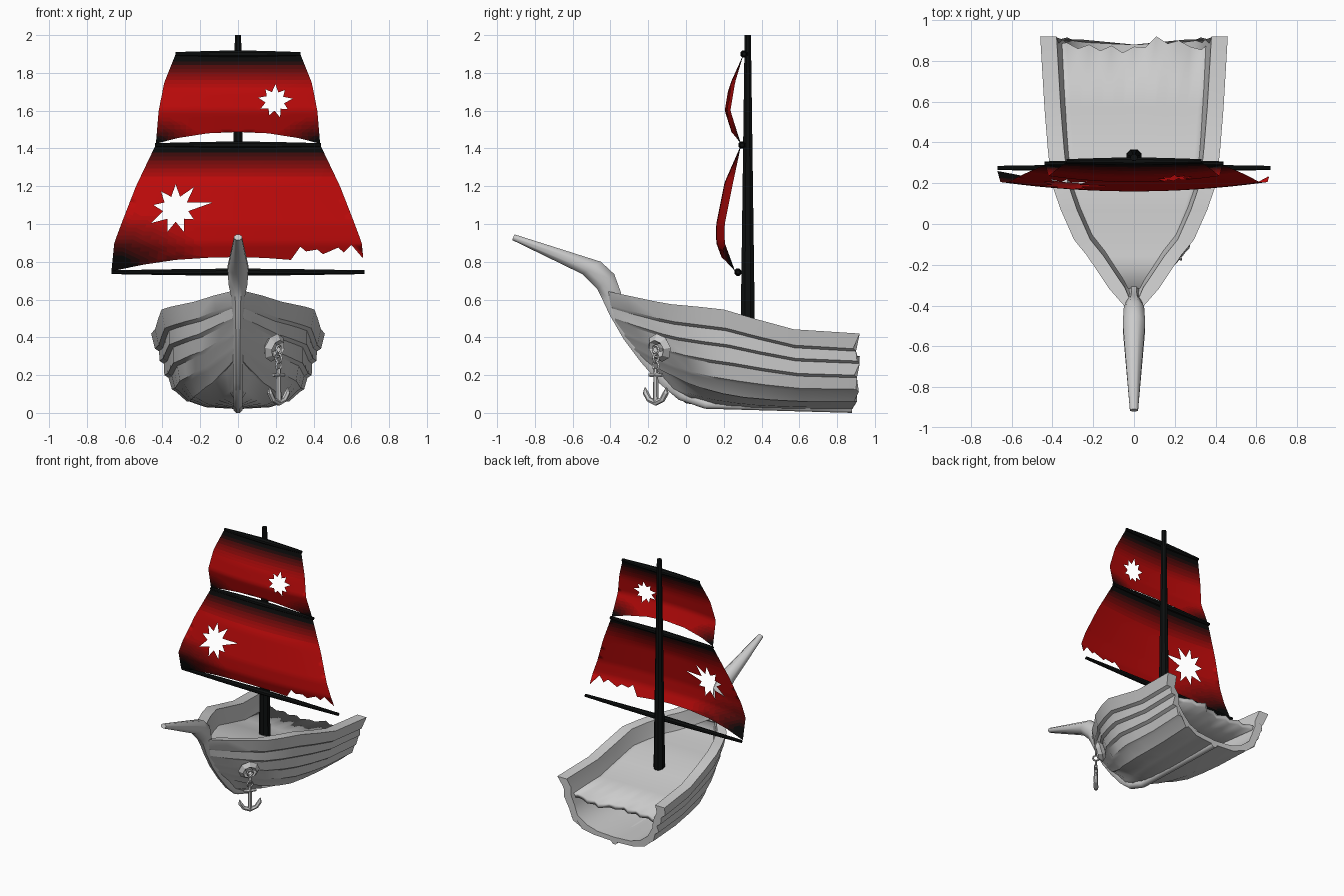
import bpy, bmesh, math
from mathutils import Vector, Matrix, geometry

if "Cube" in bpy.data.objects:
    bpy.data.objects.remove(bpy.data.objects["Cube"])


def lerp(a, b, t):
    return a + (b - a) * t


def interp(x, pts):
    """Piecewise linear lookup in (x, value) pairs sorted by x."""
    if x <= pts[0][0]:
        return pts[0][1]
    for (x0, a), (x1, b) in zip(pts, pts[1:]):
        if x <= x1:
            return lerp(a, b, (x - x0) / (x1 - x0))
    return pts[-1][1]


def material(name, rgb):
    m = bpy.data.materials.new(name)
    m.diffuse_color = (*rgb, 1)
    m.use_nodes = True
    m.node_tree.nodes["Principled BSDF"].inputs["Base Color"].default_value = m.diffuse_color
    return m


def make(name, verts, faces, mats=(), recalc=True):
    me = bpy.data.meshes.new(name)
    me.from_pydata([tuple(v) for v in verts], [], faces)
    if recalc:
        bm = bmesh.new()
        bm.from_mesh(me)
        bmesh.ops.recalc_face_normals(bm, faces=bm.faces)
        bm.to_mesh(me)
        bm.free()
    for m in mats:
        me.materials.append(m)
    ob = bpy.data.objects.new(name, me)
    bpy.context.collection.objects.link(ob)
    return ob


def smooth(ob, angle):
    bpy.ops.object.select_all(action='DESELECT')
    bpy.context.view_layer.objects.active = ob
    ob.select_set(True)
    bpy.ops.object.shade_smooth_by_angle(angle=math.radians(angle))


def ring(c, u, v, n=8):
    c, u, v = Vector(c), Vector(u), Vector(v)
    return [c + u * math.cos(a) + v * math.sin(a)
            for a in (2 * math.pi * (i + .5) / n for i in range(n))]


def loft(name, rings, mats=()):
    n = len(rings[0])
    faces = [(r * n + i, r * n + (i + 1) % n, (r + 1) * n + (i + 1) % n, (r + 1) * n + i)
             for r in range(len(rings) - 1) for i in range(n)]
    last = (len(rings) - 1) * n
    faces += [tuple(range(n)), tuple(range(last, last + n))]
    return make(name, [v for r in rings for v in r], faces, mats)


black = material("black_wood", (.004, .005, .005))

# Hull: overlapping strakes lofted along the length, one half mirrored
T = [0, .08, .2, .26, .37, .47, .6, .75, 1]
FX = [.07, .27, .5, .64, .78, .88, .92, .955, 1]
S_TOP = [0, .1, .25, .31, .37, .435, .66, .9, 1]
S_LOW = [0, .25, .55, .66, .81, .9, .96, 1, 1]
BOW = [(-.42, .645), (-.40, .57), (-.375, .5), (-.325, .42), (-.275, .35), (-.22, .28), (-.1, .14), (0, .05)]
REAR = [(.46, .42), (.44, .34), (.415, .275), (.39, .2), (.35, .125), (.27, .06), (.17, .03), (0, .02)]
BREAK = [.02, -.015, .005, -.01, 0, -.01, -.015, -.02]


def edge(k, i):
    """Point of strake edge k at station i."""
    s = lerp(S_TOP[i], S_LOW[i], min(k / 5, 1))
    y = lerp(BOW[k][0], .9, T[i]) + (BREAK[k] if i == len(T) - 1 else 0)
    return Vector((REAR[k][0] * FX[i], y, lerp(BOW[k][1], REAR[k][1], s)))


def section(i):
    p = [edge(k, i) for k in range(8)]
    end = .015 if i == len(T) - 1 else 0
    pts = [p[0]]
    for k in range(1, 6):
        d = (.022 if k < 5 else .012) * min(1, p[k].x / .1)
        pts += [p[k], p[k] + Vector((-d, end, -.014 if k < 5 else 0))]
    pts += [p[6], p[7], p[7] + Vector((0, 0, .035))]
    for k in range(6, -1, -1):
        d = .08 - .008 * k
        pts.append(Vector((max(0, p[k].x - d), p[k].y, p[k].z + .035 * min(1, k / 5))))
    return pts


secs = [section(i) for i in range(len(T))]
n = len(secs[0])
faces = [(i * n + j, i * n + (j + 1) % n, (i + 1) * n + (j + 1) % n, (i + 1) * n + j)
         for i in range(len(T) - 1) for j in range(n) if j != 12]
faces.append(tuple(range((len(T) - 1) * n, len(T) * n)))
hull = make("hull", [v for s in secs for v in s], faces)
hull.modifiers.new("mirror", 'MIRROR')
smooth(hull, 28)

# Deck: follows the sheer, broken off at the rear
TEAR = [.88, .89, .86, .88, .85, .875, .84, .87, .865, .92, .885, .9, .87, .855, .9]
C = len(TEAR)
dv = []
for i in range(1, len(T)):
    g = edge(0, i)
    for c in range(C):
        y = TEAR[c] if i == len(T) - 1 else g.y
        dv.append((max(.02, g.x - .075) * (2 * c / (C - 1) - 1), y, g.z - .12))
df = [(r * C + c, r * C + c + 1, (r + 1) * C + c + 1, (r + 1) * C + c)
      for r in range(len(T) - 2) for c in range(C - 1)]
deck = make("deck", dv, df, recalc=False)
sol = deck.modifiers.new("thickness", 'SOLIDIFY')
sol.thickness = .035
smooth(deck, 28)

# Bowsprit, stem and keel in one sweep: outer y,z / inner y,z / half width
POST = [(-.92, .915, -.908, .945, .02), (-.55, .735, -.45, .8, .055), (-.47, .655, -.38, .735, .05),
        (-.44, .595, -.345, .64, .035), (-.405, .52, -.33, .54, .03), (-.33, .39, -.26, .42, .028),
        (-.24, .27, -.17, .31, .027), (-.14, .155, -.08, .2, .027), (-.04, .07, 0, .12, .025),
        (.1, .022, .11, .07, .025), (.88, 0, .88, .05, .025)]
rings = []
for y0, z0, y1, z1, w in POST:
    rings.append(ring((0, (y0 + y1) / 2, (z0 + z1) / 2),
                      Vector((0, y0 - y1, z0 - z1)) * .54, (w * 1.08, 0, 0)))
smooth(loft("bowsprit_and_keel", rings), 50)

# Mast and yards
loft("mast", [ring((0, .327, z), (r, 0, 0), (0, r, 0)) for z, r in ((.35, .041), (.5, .04), (2, .018))], [black])
for name, hw, y, z in (("lower_yard", .67, .275, .745), ("middle_yard", .44, .297, 1.418), ("upper_yard", .33, .308, 1.9)):
    loft(name, [ring((x * hw, y, z), (0, r, 0), (0, 0, r))
                for x, r in ((-1, .011), (-.5, .017), (0, .021), (.5, .017), (1, .011))], [black])

# Sails: constrained triangulation of a torn outline with a star-shaped hole
shades = [material(f"sail_red_{i}", (.5 * (i / 11) ** 1.5 + .003, .003, .003)) for i in range(12)]


def inside(p, poly):
    hit = False
    for a, b in zip(poly, poly[1:] + poly[:1]):
        if (a[1] > p[1]) != (b[1] > p[1]) and p[0] < a[0] + (p[1] - a[1]) * (b[0] - a[0]) / (b[1] - a[1]):
            hit = not hit
    return hit


def star(cx, cz, radii, inner, turn):
    out = []
    for i, r in enumerate(radii):
        for rr, h in ((r, 0), (inner, .5)):
            a = math.radians(turn) + 2 * math.pi * (i + h) / len(radii)
            out.append((cx + rr * math.cos(a), cz + rr * math.sin(a)))
    return out


def sail(name, width, depth, bulge, bottom, hole, corners, count):
    top = width[-1][0]
    step = (top - bottom[0][1]) / count
    rows = [top - step * i for i in range(count)]
    right = [z for z in rows if z > bottom[-1][1] + .01]
    outline = [(-interp(z, width), z) for z in rows] + bottom
    outline += [(interp(z, width), z) for z in reversed(right)]
    pts = outline + hole
    a, b = len(outline), len(hole)
    edges = [(i, (i + 1) % a) for i in range(a)] + [(a + i, a + (i + 1) % b) for i in range(b)]
    for z in rows[1:]:
        for i in range(-13, 14):
            p = (i / 14 * interp(z, width), z)
            if inside(p, outline) and not inside(p, hole):
                pts.append(p)
    vs, _, fs = geometry.delaunay_2d_cdt([Vector(p) for p in pts], edges, [], 0, 1e-5)[:3]
    keep, shade = [], []
    for f in fs:
        c = sum((vs[i] for i in f), Vector((0, 0))) / len(f)
        if inside(c, outline) and not inside(c, hole):
            keep.append(tuple(f))
            band = (math.floor((top - c.y) / step) + .5) * step
            s = min(1, max(0, (band - .03) / .15))
            for x, z, r in corners:
                s = min(s, max(0, (math.hypot((c.x - x) * .6, c.y - z) - r * .25) / r))
            shade.append(round(11 * s))
    verts = []
    for x, z in vs:
        w = interp(z, width)
        verts.append((x, interp(z, depth) - bulge * min(1, (top - z) / .2) * (1 - (x / w) ** 2), z))
    ob = make(name, verts, keep, shades, recalc=False)
    for poly, s in zip(ob.data.polygons, shade):
        poly.material_index = s
        poly.use_smooth = True


sail("upper_sail", [(1.42, .435), (1.6, .42), (1.75, .39), (1.9, .33)],
     [(1.42, .292), (1.6, .235), (1.75, .26), (1.9, .305)], .03,
     [(-.435, 1.425), (-.32, 1.455), (-.16, 1.48), (0, 1.487), (.16, 1.48), (.32, 1.455), (.435, 1.425)],
     star(.195, 1.65, [.095, .08, .09, .08, .09, .085, .08, .09, .08], .05, 8),
     [(-.435, 1.42, .12), (.435, 1.42, .12)], 24)
sail("lower_sail", [(.75, .67), (.9, .655), (1, .618), (1.2, .54), (1.42, .435)],
     [(.75, .26), (.9, .205), (1, .205), (1.2, .245), (1.42, .292)], .045,
     [(-.67, .75), (-.5, .785), (-.33, .81), (-.15, .822), (0, .825), (.15, .82), (.28, .81), (.33, .88),
      (.36, .855), (.42, .865), (.45, .84), (.53, .875), (.56, .85), (.6, .89), (.66, .82)],
     star(-.33, 1.08, [.2, .15, .13, .12, .12, .15, .13, .13, .11], .068, 10),
     [(-.67, .76, .25), (-.35, .76, .1)], 32)

# Anchor on the right bow: local frame is tangent, outward, up
TAN, OUT, UP = Vector((.65, .76, 0)), Vector((.76, -.65, 0)), Vector((0, 0, 1))
BASE = Vector((.215, -.16, 0))


def at(s, z, o=0):
    return BASE + TAN * s + OUT * o + UP * z


def torus(name, centre, x, y, major, minor, seg, sides):
    bpy.ops.mesh.primitive_torus_add(major_segments=seg, minor_segments=sides, major_radius=major, minor_radius=minor)
    ob = bpy.context.object
    ob.name = name
    ob.matrix_world = Matrix.Translation(centre) @ Matrix((x, y, x.cross(y))).transposed().to_4x4()


tilt = (UP + OUT * .3).normalized()
torus("anchor_hawse", at(0, .345, -.03), TAN, tilt, .05, .028, 8, 4)
for i, z in enumerate((.335, .29, .25)):
    torus(f"chain_link_{i + 1}", at(0, z), TAN if i % 2 == 0 else OUT, UP, .021, .007, 8, 4)
loft("anchor_shank", [ring(at(0, z), TAN * r, OUT * r, 6) for z, r in ((.235, .012), (.06, .016))])
loft("anchor_stock", [ring(at(s, .2), UP * r, OUT * r, 6) for s, r in ((-.045, .009), (0, .014), (.045, .009))])
arms = [(-.075, .135, .003), (-.07, .105, .016), (-.045, .07, .015), (0, .054, .017),
        (.045, .07, .015), (.07, .105, .016), (.075, .135, .003)]
loft("anchor_arms", [ring(at(s, z), (TAN * -s * 12 + UP * (1 - abs(s) * 11)).normalized() * r, OUT * r, 6) for s, z, r in arms])
